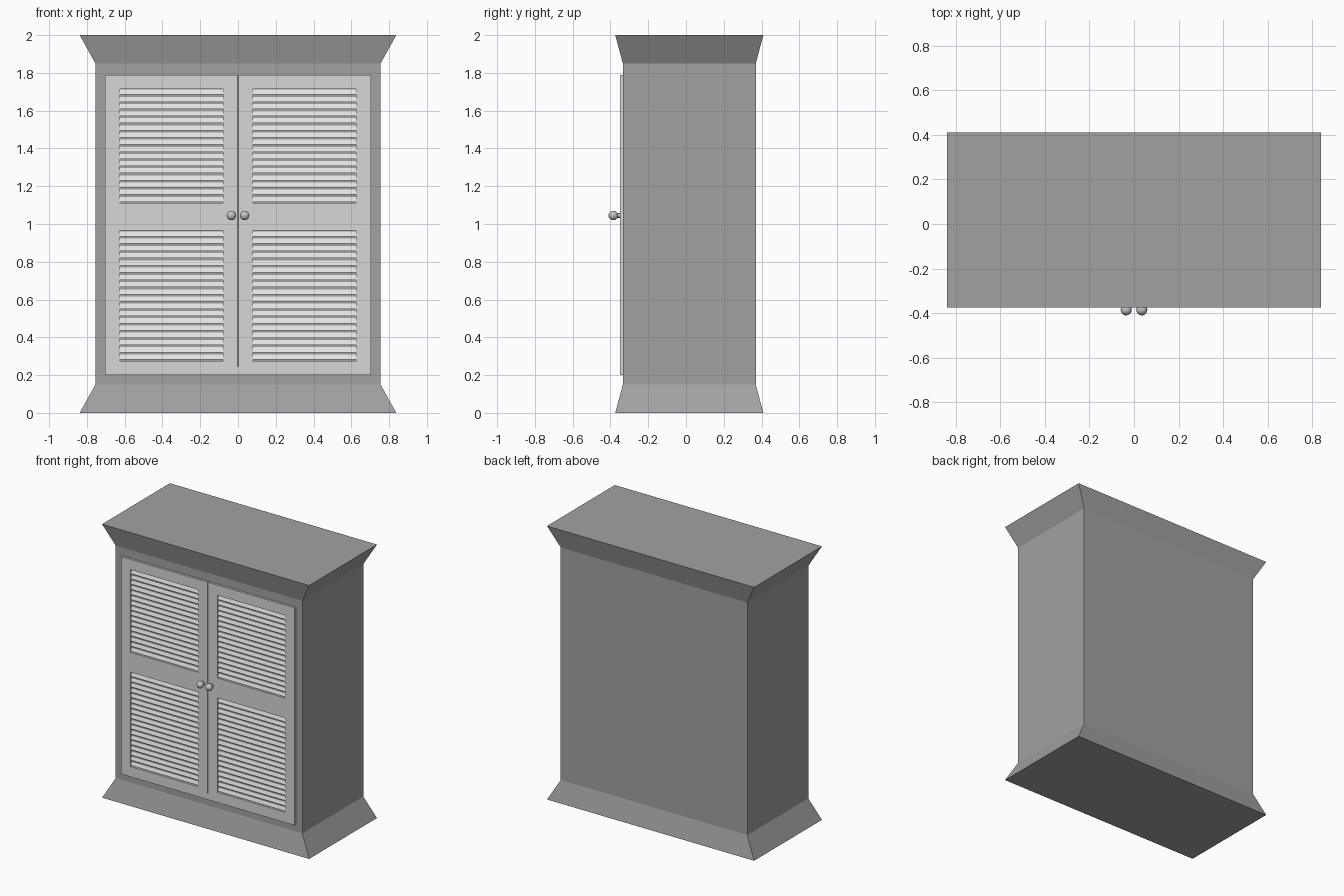
import bpy
import bmesh
from mathutils import Matrix

cube = bpy.data.objects.get("Cube")
if cube:
    bpy.data.objects.remove(cube, do_unlink=True)


def material(name, colour):
    m = bpy.data.materials.new(name)
    m.use_nodes = True
    m.diffuse_color = (*colour, 1)
    m.node_tree.nodes["Principled BSDF"].inputs["Base Color"].default_value = (*colour, 1)
    return m


body_grey = material("body grey", (0.36, 0.36, 0.36))
door_grey = material("pale door grey", (0.68, 0.68, 0.68))
slat_white = material("slat off white", (0.76, 0.79, 0.75))
knob_grey = material("knob grey", (0.55, 0.55, 0.55))


def finish(name, bm, mat):
    bmesh.ops.recalc_face_normals(bm, faces=bm.faces)
    mesh = bpy.data.meshes.new(name)
    bm.to_mesh(mesh)
    bm.free()
    mesh.materials.append(mat)
    obj = bpy.data.objects.new(name, mesh)
    bpy.context.collection.objects.link(obj)
    return obj


def add_box(bm, x, y, z):
    """Box spanning three (low, high) ranges."""
    verts = bmesh.ops.create_cube(bm, size=1)["verts"]
    for v in verts:
        v.co = [r[0] if c < 0 else r[1] for c, r in zip(v.co, (x, y, z))]


def box(name, x, y, z, mat):
    bm = bmesh.new()
    add_box(bm, x, y, z)
    return finish(name, bm, mat)


def flared(name, low, high):
    """Block whose bottom and top rectangles (half x, half y, z) differ."""
    bm = bmesh.new()
    for v in bmesh.ops.create_cube(bm, size=2)["verts"]:
        hx, hy, z = low if v.co.z < 0 else high
        v.co = (v.co.x * hx, MID_Y + v.co.y * hy, z)
    return finish(name, bm, body_grey)


# Carcass with flared plinth and cornice
MID_Y = 0.0175
BODY = (0.755, 0.352)
FLARE = (0.838, 0.392)
flared("plinth", (*FLARE, 0), (*BODY, 0.15))
flared("cabinet_body", (*BODY, 0.15), (*BODY, 1.85))
flared("cornice", (*BODY, 1.85), (*FLARE, 2))

# Door dimensions
BACK, FRONT = -0.333, -0.35
INNER, OUTER = 0.003, 0.703
PANEL_X = (0.08, 0.624)
PANELS = {"lower": (0.275, 0.965, 18), "upper": (1.11, 1.715, 16)}
DOOR_Z = (0.245, 1.79)


def span(side, a, b):
    return tuple(sorted((side * a, side * b)))


def add_slat(bm, x, z, height):
    """Wedge sloping outward towards its lower edge."""
    profile = [(-0.339, z + height), (-0.348, z), (BACK, z), (BACK, z + height)]
    ends = [[bm.verts.new((px, y, h)) for y, h in profile] for px in x]
    for end in ends:
        bm.faces.new(end)
    for i in range(len(profile)):
        j = (i + 1) % len(profile)
        bm.faces.new((ends[0][i], ends[0][j], ends[1][j], ends[1][i]))


for side, label in ((1, "left"), (-1, "right")):
    # Door frame from stiles and rails
    bm = bmesh.new()
    depth = (FRONT, BACK)
    add_box(bm, span(side, INNER, PANEL_X[0]), depth, DOOR_Z)
    add_box(bm, span(side, PANEL_X[1], OUTER), depth, DOOR_Z)
    for z in ((DOOR_Z[0], PANELS["lower"][0]),
              (PANELS["lower"][1], PANELS["upper"][0]),
              (PANELS["upper"][1], DOOR_Z[1])):
        add_box(bm, span(side, *PANEL_X), depth, z)
    finish(label + "_door_frame", bm, door_grey)

    # Louvre slats
    for row, (bottom, top, count) in PANELS.items():
        bm = bmesh.new()
        pitch = (top - bottom) / count
        for i in range(count):
            add_slat(bm, span(side, *PANEL_X), bottom + (i + 0.2) * pitch, pitch * 0.7)
        finish(f"{label}_{row}_slats", bm, slat_white)

    # Knob and its stem
    bm = bmesh.new()
    x, z = side * 0.035, 1.045
    bmesh.ops.create_uvsphere(bm, u_segments=20, v_segments=12, radius=0.025,
                              matrix=Matrix.Translation((x, -0.385, z)))
    bmesh.ops.create_cone(bm, cap_ends=True, segments=16, radius1=0.012, radius2=0.012,
                          depth=0.05, matrix=Matrix.Translation((x, -0.36, z))
                          @ Matrix.Rotation(1.5708, 4, "X"))
    knob = finish(label + "_knob", bm, knob_grey)
    bpy.ops.object.select_all(action="DESELECT")
    knob.select_set(True)
    bpy.context.view_layer.objects.active = knob
    bpy.ops.object.shade_smooth_by_angle()

# Strip below both doors
box("bottom_strip", (-OUTER, OUTER), (FRONT, BACK), (0.2, DOOR_Z[0]), door_grey)
